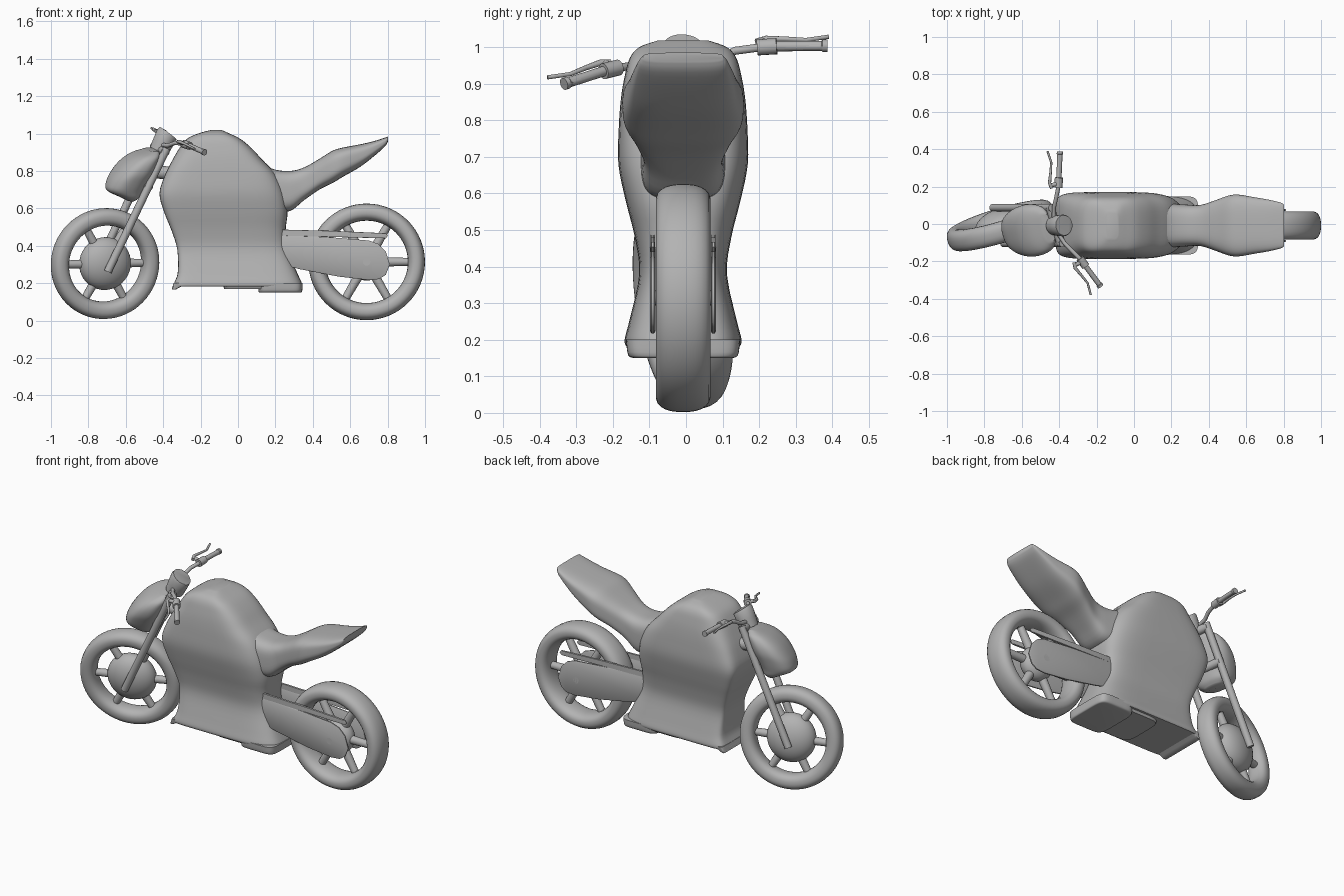
import bpy, bmesh, math
from mathutils import Vector, Matrix

if "Cube" in bpy.data.objects:
    bpy.data.objects.remove(bpy.data.objects["Cube"])

C = -0.008                       # y of the bike's middle plane
grey = bpy.data.materials.new("plain grey")
grey.diffuse_color = (0.45, 0.45, 0.45, 1)
grey.use_nodes = True
grey.node_tree.nodes["Principled BSDF"].inputs["Base Color"].default_value = grey.diffuse_color

# steering axis: raked line through the front axle
AXLE = Vector((-0.711, C, 0.305))
AXIS = Vector((0.432, 0, 0.902)).normalized()
STEER = (Matrix.Translation(AXLE) @ Matrix.Rotation(math.radians(18.5), 4, AXIS)
         @ Matrix.Translation(-AXLE))


def finish(name, bm, steer=False, angle=40):
    bmesh.ops.recalc_face_normals(bm, faces=bm.faces)
    if steer:
        bm.transform(STEER)
    me = bpy.data.meshes.new(name)
    bm.to_mesh(me)
    bm.free()
    me.materials.append(grey)
    me.shade_smooth()
    me.set_sharp_from_angle(angle=math.radians(angle))
    ob = bpy.data.objects.new(name, me)
    bpy.context.collection.objects.link(ob)
    return ob


def skin(bm, rings, closed=False):
    vs = [[bm.verts.new(p) for p in r] for r in rings]
    n = len(vs[0])
    for i in range(len(vs) if closed else len(vs) - 1):
        a, b = vs[i], vs[(i + 1) % len(vs)]
        for j in range(n):
            bm.faces.new((a[j], a[(j + 1) % n], b[(j + 1) % n], b[j]))
    if not closed:
        bm.faces.new(vs[0])
        bm.faces.new(vs[-1])


def oval(a, b, power, n=48, front=None):
    # superellipse; the half facing -x may have its own squareness
    pts = []
    for i in range(n):
        t = 2 * math.pi * (i + 0.5) / n
        c, s = math.cos(t), math.sin(t)
        p = front if front and c < 0 else power
        pts.append((a * math.copysign(abs(c) ** (2 / p), c),
                    b * math.copysign(abs(s) ** (2 / p), s)))
    return pts


def smooth_rows(rows, steps=4):
    # Catmull-Rom interpolation between section rows
    out = []
    for i in range(len(rows) - 1):
        p = [rows[max(i - 1, 0)], rows[i], rows[i + 1], rows[min(i + 2, len(rows) - 1)]]
        for k in range(steps):
            t = k / steps
            out.append([0.5 * (2 * b + (c - a) * t + (2 * a - 5 * b + 4 * c - d) * t * t
                               + (3 * b - a - 3 * c + d) * t ** 3) for a, b, c, d in zip(*p)])
    return out + [list(rows[-1])]


def loft_up(name, rows, power, steer=False, front=None):
    # rows: z, front x, back x, half width; front gives nose squareness by height
    bm = bmesh.new()
    skin(bm, [[((f + b) / 2 + u, C + v, z)
               for u, v in oval((b - f) / 2, w, power, 48, front(z) if front else None)]
              for z, f, b, w in smooth_rows(rows)])
    return finish(name, bm, steer)


def tube(name, pts, radii, steer=False, n=16):
    pts = [Vector(p) for p in pts]
    if not isinstance(radii, (list, tuple)):
        radii = [radii] * len(pts)
    bm = bmesh.new()
    rings = []
    for i, p in enumerate(pts):
        d = pts[min(i + 1, len(pts) - 1)] - pts[max(i - 1, 0)]
        q = d.to_track_quat('Z', 'Y')
        rings.append([p + q @ Vector((radii[i] * math.cos(2 * math.pi * k / n),
                                      radii[i] * math.sin(2 * math.pi * k / n), 0)) for k in range(n)])
    skin(bm, rings)
    return finish(name, bm, steer)


def wheel(name, c, radius, half, hub_r, hub_d, steer):
    # tyre
    bm = bmesh.new()
    sec = oval(0.046, half, 2.4, 24)
    rings = []
    for i in range(64):
        t = 2 * math.pi * i / 64
        rings.append([(c.x + (radius - 0.046 + u) * math.cos(t), c.y + v,
                       c.z + (radius - 0.046 + u) * math.sin(t)) for u, v in sec])
    skin(bm, rings, True)
    finish(name + "_tyre", bm, steer)
    # domed hub
    bm = bmesh.new()
    bmesh.ops.create_uvsphere(bm, u_segments=40, v_segments=20, radius=1)
    bm.transform(Matrix.Translation(c) @ Matrix.Diagonal((hub_r, hub_d, hub_r, 1)))
    finish(name + "_hub", bm, steer)
    # six spokes
    for i in range(6):
        t = math.radians(60 * i)
        d = Vector((math.cos(t), 0, math.sin(t)))
        tube(f"{name}_spoke_{i}", [c + d * 0.05, c + d * (radius - 0.08)], [0.026, 0.021], steer)


def on_axis(z, y=0.0):
    return AXLE + AXIS * ((z - AXLE.z) / AXIS.z) + Vector((0, y, 0))


# wheels
REAR = Vector((0.688, C, 0.314))
wheel("front_wheel", AXLE, 0.298, 0.058, 0.142, 0.088, True)
wheel("rear_wheel", REAR, 0.312, 0.075, 0.10, 0.07, False)
tube("front_axle", [AXLE + Vector((0, -0.1, 0)), AXLE + Vector((0, 0.1, 0))], 0.018, True)
tube("rear_axle", [REAR + Vector((0, -0.09, 0)), REAR + Vector((0, 0.09, 0))], 0.02)

# body shell with the tank hump, square nosed low down
loft_up("body", [
    (0.182, -0.35, 0.343, 0.155), (0.20, -0.342, 0.342, 0.16),
    (0.26, -0.322, 0.315, 0.145), (0.38, -0.325, 0.265, 0.12), (0.48, -0.355, 0.255, 0.132),
    (0.58, -0.395, 0.265, 0.157), (0.68, -0.42, 0.25, 0.177), (0.78, -0.39, 0.205, 0.176),
    (0.86, -0.35, 0.13, 0.17), (0.92, -0.315, 0.075, 0.16), (0.97, -0.275, 0.015, 0.146),
    (1.0, -0.215, -0.045, 0.12), (1.018, -0.15, -0.085, 0.07)], 4,
    front=lambda z: 4 + 6 * min(1, max(0, (0.9 - z) / 0.4)))
# belly pan steps and front lip
loft_up("belly_pan", [(0.15, 0.115, 0.332, 0.13), (0.157, 0.11, 0.343, 0.15),
                      (0.20, 0.11, 0.345, 0.156)], 6)
loft_up("belly_middle", [(0.168, -0.075, 0.22, 0.135), (0.20, -0.08, 0.22, 0.15)], 6)
loft_up("belly_lip", [(0.165, -0.355, -0.335, 0.145), (0.20, -0.344, -0.27, 0.152)], 10)

# seat and tail
bm = bmesh.new()
skin(bm, [[(x, C + u, (lo + hi) / 2 + v) for u, v in oval(w, (hi - lo) / 2, 3.5)]
          for x, lo, hi, w in smooth_rows([
              (0.08, 0.60, 0.88, 0.115), (0.175, 0.59, 0.815, 0.118), (0.275, 0.585, 0.80, 0.112),
              (0.355, 0.645, 0.82, 0.11), (0.435, 0.70, 0.865, 0.135), (0.505, 0.735, 0.908, 0.16),
              (0.56, 0.768, 0.925, 0.165), (0.65, 0.82, 0.942, 0.15), (0.72, 0.873, 0.958, 0.138),
              (0.785, 0.93, 0.978, 0.122), (0.803, 0.96, 0.985, 0.11)])])
finish("seat", bm)

# headlight cowl
loft_up("headlight_cowl", [
    (0.645, -0.60, -0.56, 0.05), (0.665, -0.64, -0.535, 0.085), (0.70, -0.705, -0.515, 0.105),
    (0.75, -0.70, -0.49, 0.125), (0.80, -0.67, -0.465, 0.14), (0.85, -0.625, -0.445, 0.14),
    (0.89, -0.565, -0.43, 0.122), (0.915, -0.49, -0.435, 0.08)], 2.5, True)


def plate(name, pts, y, thick):
    bm = bmesh.new()
    n = len(pts)
    mid = Vector((sum(p[0] for p in pts) / n, 0, sum(p[1] for p in pts) / n))
    rings = []
    for off, s in ((-1, 0.95), (-0.5, 1), (0.5, 1), (1, 0.95)):
        rings.append([(mid.x + (x - mid.x) * s, y + off * thick / 2, mid.z + (z - mid.z) * s)
                      for x, z in pts])
    skin(bm, rings)
    finish(name, bm)


# swing arm plates with the slim rail above, on both sides
ARM = [(0.20, 0.46), (0.50, 0.445), (0.70, 0.428), (0.75, 0.41), (0.79, 0.37), (0.812, 0.30),
       (0.79, 0.245), (0.755, 0.222), (0.70, 0.217), (0.54, 0.235), (0.33, 0.275), (0.20, 0.31)]
RAIL = [(0.18, 0.488), (0.50, 0.480), (0.79, 0.467), (0.802, 0.453), (0.79, 0.44), (0.50, 0.447), (0.18, 0.455)]
for side, s in (("left", -1), ("right", 1)):
    plate("swing_arm_" + side, ARM, C + s * 0.083, 0.014)
    plate("swing_arm_rail_" + side, RAIL, C + s * 0.083, 0.012)

# fork, handlebar, grips and levers, mirrored left and right
for side, s in (("left", -1), ("right", 1)):
    def P(x, y, z):
        return Vector((x, C + s * y, z))
    tube("fork_" + side, [on_axis(0.275, s * 0.1), on_axis(0.935, s * 0.1)], 0.021, True)
    tube("handlebar_" + side, [P(-0.415, 0.05, 0.945), P(-0.40, 0.10, 0.95), P(-0.375, 0.145, 0.97),
                               P(-0.335, 0.22, 0.97), P(-0.285, 0.36, 0.95)], 0.011, True)
    tube("switch_" + side, [P(-0.345, 0.20, 0.971), P(-0.327, 0.25, 0.967)], 0.022, True)
    tube("grip_" + side, [P(-0.327, 0.25, 0.967), P(-0.287, 0.365, 0.951), P(-0.286, 0.368, 0.951),
                          P(-0.282, 0.38, 0.949)], [0.014, 0.014, 0.017, 0.017], True)
    tube("lever_mount_" + side, [P(-0.338, 0.22, 0.975), P(-0.38, 0.225, 0.985)], 0.011, True, 10)
    tube("lever_" + side, [P(-0.38, 0.21, 0.985), P(-0.383, 0.24, 0.99), P(-0.362, 0.29, 0.982),
                           P(-0.343, 0.34, 0.972), P(-0.345, 0.405, 0.972)],
         [0.010, 0.009, 0.007, 0.006, 0.006], True, 10)

# fork clamps, stem and neck
for name, z in (("upper_clamp", 0.915), ("lower_clamp", 0.73)):
    tube(name, [on_axis(z, -0.105), on_axis(z, 0.105)], 0.024, True)
tube("steering_stem", [on_axis(0.72), on_axis(0.92)], 0.025, True)
tube("neck", [on_axis(0.80), (-0.30, C, 0.78)], 0.035)

# instrument gauge, its dial tilted to the rider
dial = on_axis(0.995)
tube("gauge", [on_axis(0.905), on_axis(0.95), dial, dial + Vector((0.006, 0, 0.008))],
     [0.052, 0.056, 0.058, 0.054], True, 28)
